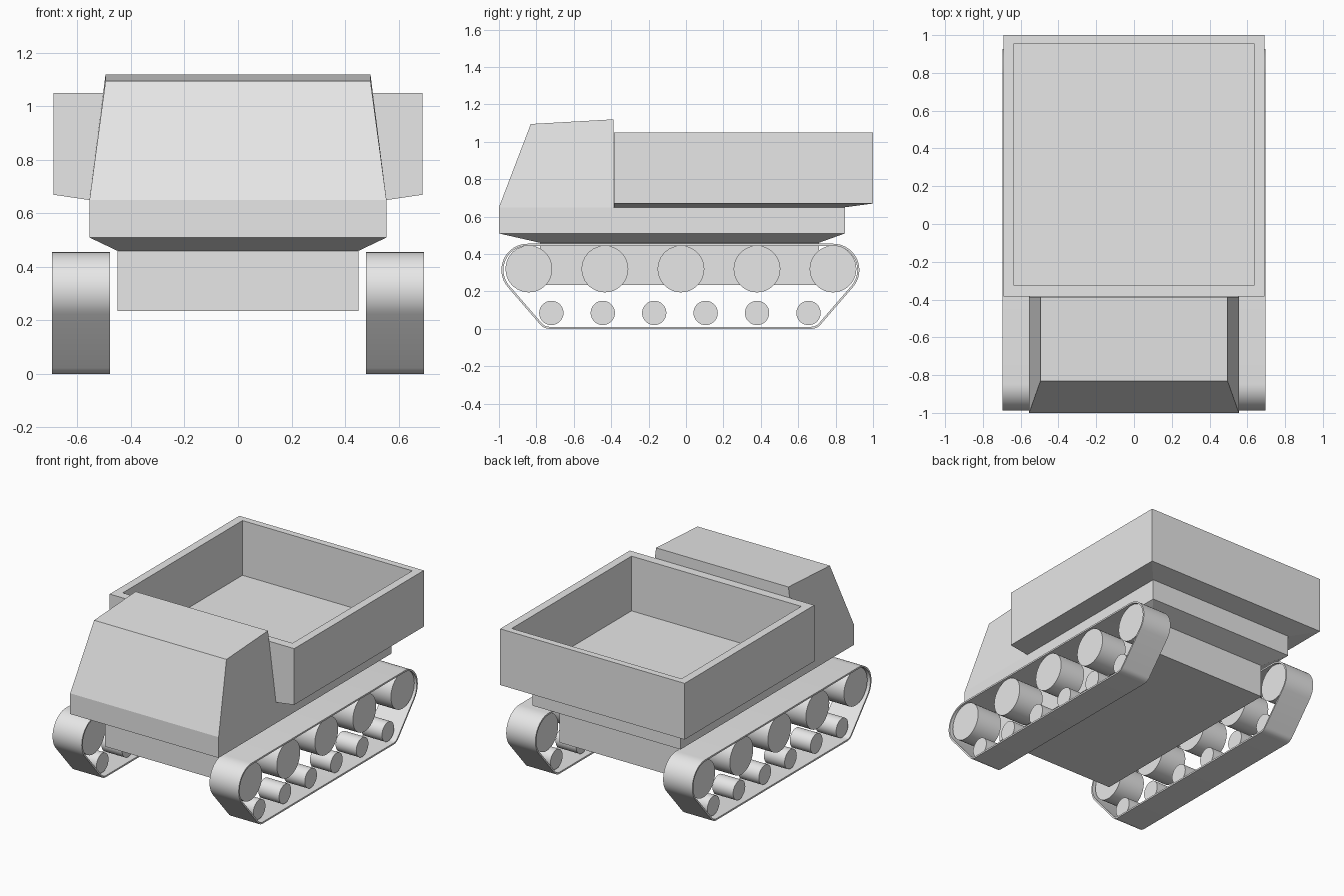
import bpy
import bmesh
from math import cos, sin, radians

if "Cube" in bpy.data.objects:
    bpy.data.objects.remove(bpy.data.objects["Cube"])

grey = bpy.data.materials.new("plain_grey")
grey.use_nodes = True
grey.diffuse_color = (0.8, 0.8, 0.8, 1)
grey.node_tree.nodes["Principled BSDF"].inputs["Base Color"].default_value = (0.8, 0.8, 0.8, 1)


def finish(name, bm, smooth=False):
    bmesh.ops.recalc_face_normals(bm, faces=bm.faces)
    mesh = bpy.data.meshes.new(name)
    bm.to_mesh(mesh)
    bm.free()
    mesh.materials.append(grey)
    obj = bpy.data.objects.new(name, mesh)
    bpy.context.collection.objects.link(obj)
    if smooth:
        bpy.ops.object.select_all(action="DESELECT")
        obj.select_set(True)
        bpy.context.view_layer.objects.active = obj
        bpy.ops.object.shade_smooth_by_angle(angle=radians(30))
    return obj


def bridge(bm, a, b):
    n = len(a)
    for i in range(n):
        j = (i + 1) % n
        bm.faces.new((a[i], a[j], b[j], b[i]))


def loft(name, sections):
    """Stack rectangles: half width, front y, back y, front z, back z."""
    bm = bmesh.new()
    rings = [[bm.verts.new(p) for p in ((-w, f, zf), (w, f, zf), (w, b, zb), (-w, b, zb))]
             for w, f, b, zf, zb in sections]
    for lower, upper in zip(rings, rings[1:]):
        bridge(bm, lower, upper)
    bm.faces.new(rings[0])
    bm.faces.new(rings[-1])
    return finish(name, bm)


# Body
loft("hull", [(0.45, -0.78, 0.71, 0.235, 0.235), (0.45, -0.78, 0.71, 0.46, 0.46),
              (0.555, -1, 0.85, 0.51, 0.51), (0.555, -1, 0.85, 0.65, 0.65)])
loft("cab", [(0.555, -1, -0.387, 0.65, 0.65), (0.495, -0.83, -0.387, 1.095, 1.12)])
# Open cargo bed: underside, outer walls, rim, inner walls, floor
loft("cargo_bed", [(0.555, -0.385, 0.85, 0.65, 0.65), (0.69, -0.385, 1, 0.67, 0.67),
                   (0.69, -0.385, 1, 1.05, 1.05), (0.635, -0.325, 0.955, 1.05, 1.05),
                   (0.635, -0.325, 0.955, 0.68, 0.68)])

MID_Y = -0.03


def track_profile(inset):
    """Rounded outline of the belt, as (y, z) points."""
    arcs = [(0.817, 0.315, 0.14, -41, 90), (-0.817, 0.315, 0.14, 90, 221),
            (-0.70, 0.065, 0.065, 221, 270), (0.70, 0.065, 0.065, 270, 319)]
    points = []
    for y, z, r, start, end in arcs:
        steps = 16 if z > 0.2 else 6
        for i in range(steps + 1):
            a = radians(start + (end - start) * i / steps)
            points.append((MID_Y + y + (r - inset) * cos(a), z + (r - inset) * sin(a)))
    return points


def track(name, x0, x1):
    bm = bmesh.new()
    loops = [[bm.verts.new((x, y, z)) for y, z in track_profile(inset)]
             for x, inset in ((x0, 0), (x1, 0), (x1, 0.011), (x0, 0.011))]
    for i in range(4):
        bridge(bm, loops[i], loops[(i + 1) % 4])
    return finish(name, bm, True)


def wheel(name, x0, x1, y, z, radius):
    bm = bmesh.new()
    rings = [[bm.verts.new((x, y + radius * cos(radians(a)), z + radius * sin(radians(a))))
              for a in range(0, 360, 10)] for x in (x0, x1)]
    bridge(bm, *rings)
    for ring in rings:
        bm.faces.new(ring)
    return finish(name, bm, True)


# Running gear on both sides
for label, side in (("left", 1), ("right", -1)):
    track(label + "_track", side * 0.478, side * 0.696)
    for i in range(5):
        wheel(f"{label}_large_wheel_{i + 1}", side * 0.493, side * 0.681,
              -0.84 + i * 0.4065, 0.32, 0.125)
    for i in range(6):
        wheel(f"{label}_small_wheel_{i + 1}", side * 0.51, side * 0.664,
              -0.72 + i * 0.275, 0.085, 0.065)
